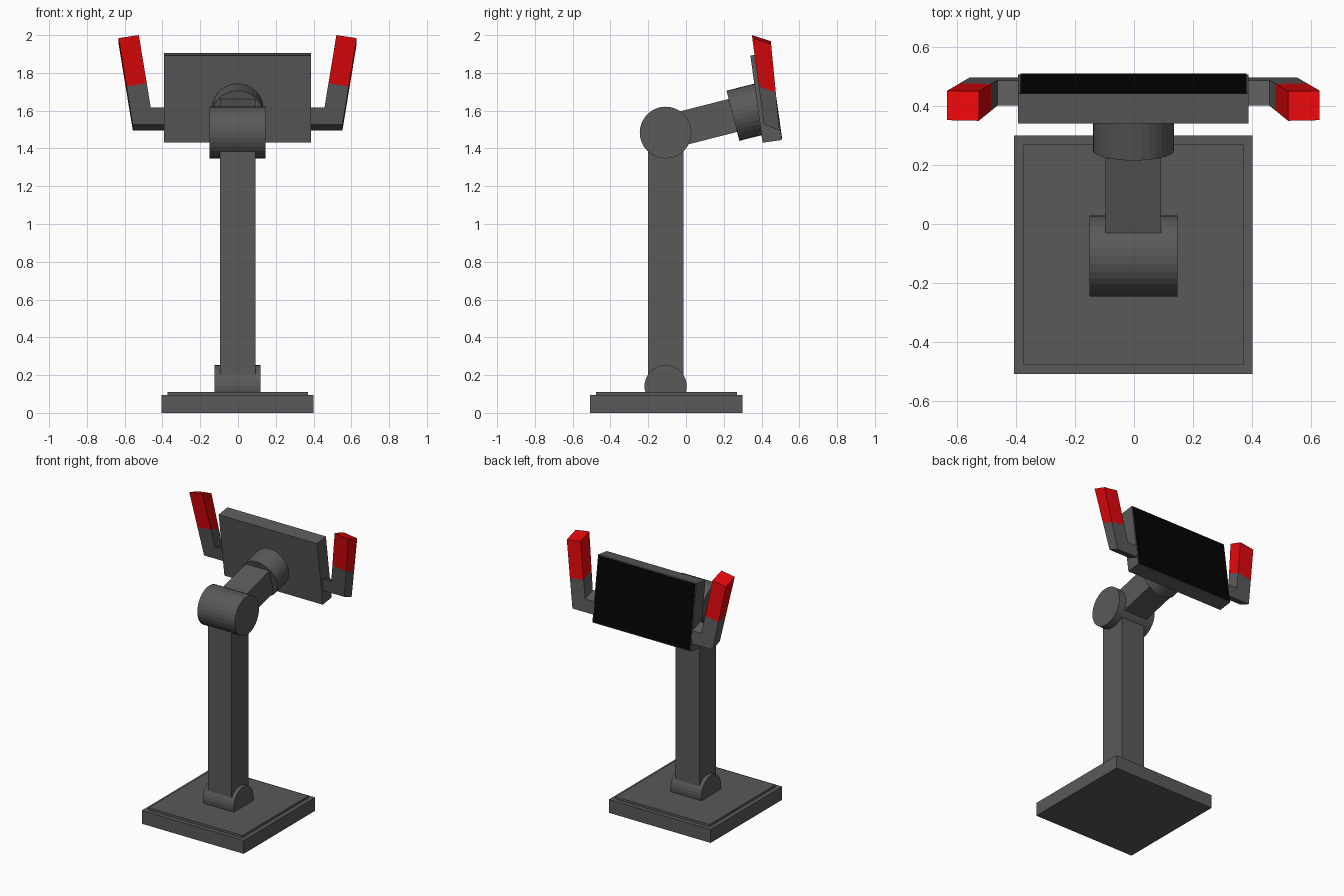
import bpy, bmesh
from math import radians, sin, cos
from mathutils import Matrix, Vector

if "Cube" in bpy.data.objects:
    bpy.data.objects.remove(bpy.data.objects["Cube"])

CX = -0.002            # symmetry plane
ELBOW = (-0.108, 1.487)  # y, z of upper hinge
ARM = radians(14.3)    # arm pitch
TILT = radians(8)      # display pitch
COLOURS = {"dark_grey": (0.1, 0.1, 0.1), "black": (0.001, 0.001, 0.001), "red": (0.75, 0.002, 0.003)}


def add_object(name, bm, colour="dark_grey"):
    bmesh.ops.recalc_face_normals(bm, faces=bm.faces[:])
    me = bpy.data.meshes.new(name)
    bm.to_mesh(me)
    bm.free()
    mat = bpy.data.materials.get(colour) or bpy.data.materials.new(colour)
    mat.diffuse_color = (*COLOURS[colour], 1)
    mat.use_nodes = True
    mat.node_tree.nodes["Principled BSDF"].inputs["Base Color"].default_value = mat.diffuse_color
    me.materials.append(mat)
    ob = bpy.data.objects.new(name, me)
    bpy.context.collection.objects.link(ob)
    return ob


def box(name, center, size, pitch=0.0, colour="dark_grey"):
    bm = bmesh.new()
    bmesh.ops.create_cube(bm, size=1)
    bm.transform(Matrix.Translation(center) @ Matrix.Rotation(pitch, 4, 'X') @ Matrix.Diagonal((*size, 1)))
    return add_object(name, bm, colour)


def cylinder(name, center, radius, length, rot):
    bm = bmesh.new()
    bmesh.ops.create_cone(bm, cap_ends=True, segments=32, radius1=radius, radius2=radius, depth=length)
    bm.transform(Matrix.Translation(center) @ rot)
    return add_object(name, bm)


def on_arm(d):
    return Vector((CX, ELBOW[0] + d * cos(ARM), ELBOW[1] + d * sin(ARM)))


# Base and raised plate
box("base", (CX, -0.104, 0.0475), (0.806, 0.808, 0.095))
box("base_plate", (CX, -0.104, 0.08), (0.744, 0.746, 0.062))

# Hinges along x
side = Matrix.Rotation(radians(90), 4, 'Y')
cylinder("lower_hinge", (CX, -0.108, 0.141), 0.112, 0.243, side)
cylinder("upper_hinge", (CX, ELBOW[0], ELBOW[1] - 0.003), 0.137, 0.297, side)

# Column and pitched arm
box("column", (CX, -0.108, 0.81), (0.187, 0.187, 1.34))
box("arm", on_arm(0.22) - Vector((0, 0, 0.003)), (0.188, 0.44, 0.18), ARM)

# Round mount behind the display
cylinder("display_mount", on_arm(0.445) - Vector((0, 0, 0.005)), 0.137, 0.154,
         Matrix.Rotation(ARM - radians(90), 4, 'X'))

# Display housing and screen
mid = Vector((CX, 0.423, 1.668))
normal = Vector((0, cos(TILT), sin(TILT)))
box("display_housing", mid, (0.779, 0.101, 0.466), TILT)
box("screen", mid + normal * 0.049, (0.764, 0.012, 0.454), TILT, "black")


def skewed_prism(name, profile, sign, colour="dark_grey"):
    # profile of (x, z) swept backward and slightly downward
    bm = bmesh.new()
    front = [bm.verts.new((CX + sign * x, 0.349 + 0.134 * (2 - z), z)) for x, z in profile]
    back = [bm.verts.new((CX + sign * x, 0.449 + 0.097 * (2 - z), z - 0.032)) for x, z in profile]
    bm.faces.new(front)
    bm.faces.new(back)
    n = len(profile)
    for i in range(n):
        j = (i + 1) % n
        bm.faces.new((front[i], front[j], back[j], back[i]))
    return add_object(name, bm, colour)


# Side brackets with red grips
bracket = [(0.36, 1.528), (0.555, 1.528), (0.588, 1.728), (0.481, 1.745), (0.460, 1.618), (0.36, 1.618)]
grip = [(0.588, 1.728), (0.630, 1.984), (0.523, 2.0), (0.481, 1.745)]
for label, s in (("left", -1), ("right", 1)):
    skewed_prism(label + "_bracket", bracket, s)
    skewed_prism(label + "_grip", grip, s, "red")
